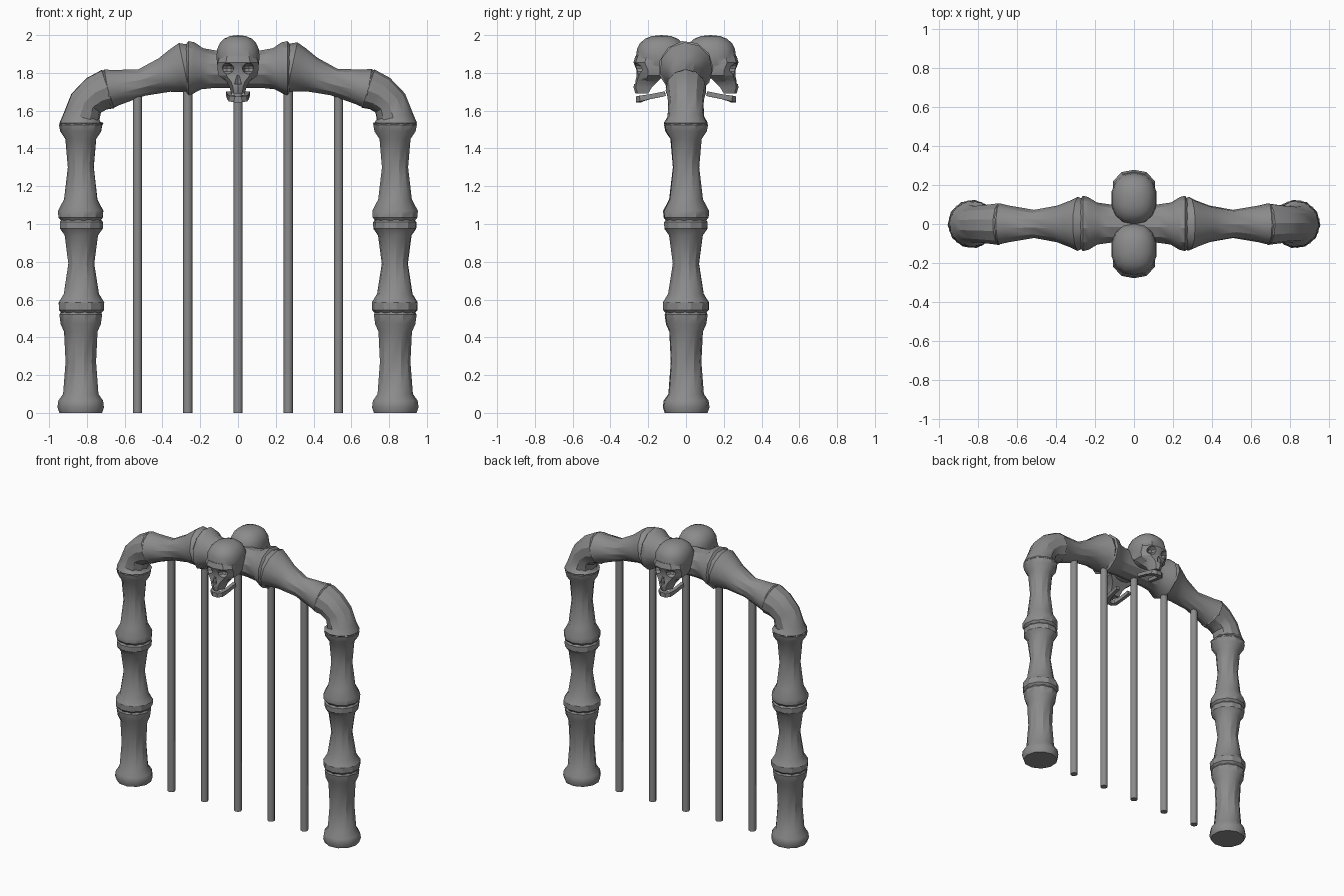
import bpy, bmesh, math
from mathutils import Vector, Matrix

cube = bpy.data.objects.get("Cube")
if cube:
    bpy.data.objects.remove(cube, do_unlink=True)


def material(name, value):
    m = bpy.data.materials.new(name)
    m.use_nodes = True
    col = (value, value, value, 1)
    m.diffuse_color = col
    bsdf = m.node_tree.nodes["Principled BSDF"]
    bsdf.inputs["Base Color"].default_value = col
    bsdf.inputs["Roughness"].default_value = 0.8
    return m


GREY = material("bone grey", 0.26)


def finish(bm, name, angle=32):
    bmesh.ops.recalc_face_normals(bm, faces=bm.faces)
    me = bpy.data.meshes.new(name)
    bm.to_mesh(me)
    bm.free()
    me.materials.append(GREY)
    me.shade_smooth()
    me.set_sharp_from_angle(angle=math.radians(angle))
    ob = bpy.data.objects.new(name, me)
    bpy.context.collection.objects.link(ob)
    return ob


def loft(bm, rings):
    """Skin a list of equal-length point loops and cap both ends."""
    loops = [[bm.verts.new(p) for p in ring] for ring in rings]
    n = len(loops[0])
    for a, b in zip(loops, loops[1:]):
        for i in range(n):
            j = (i + 1) % n
            bm.faces.new((a[i], a[j], b[j], b[i]))
    bm.faces.new(loops[0][::-1])
    bm.faces.new(loops[-1])


def tube(bm, path, radii, up, sides=11, twist=0.0):
    """Sweep a round section of changing radius along a path."""
    pts = [Vector(p) for p in path]
    rings = []
    for i, (p, r) in enumerate(zip(pts, radii)):
        t = (pts[min(i + 1, len(pts) - 1)] - pts[max(i - 1, 0)]).normalized()
        b = t.cross(Vector(up)).normalized()
        a = b.cross(t)
        angs = [twist + math.tau * k / sides for k in range(sides)]
        rings.append([p + r * (a * math.cos(w) + b * math.sin(w)) for w in angs])
    loft(bm, rings)


def bone(name, points, twist=0.0):
    """Bone in the plane of the gate from (x, z, radius) points."""
    bm = bmesh.new()
    tube(bm, [(x, 0, z) for x, z, r in points], [r for x, z, r in points],
         (0, 1, 0), twist=twist)
    return finish(bm, name)


# Bone profiles for one side of the gate
LEG = {
    "lower_leg_bone": [(0, .115), (.03, .125), (.065, .12), (.10, .095), (.27, .082),
                       (.43, .09), (.47, .108), (.52, .115), (.55, .10)],
    "middle_leg_bone": [(.52, .10), (.545, .122), (.585, .123), (.63, .095), (.79, .07),
                        (.94, .09), (.975, .115), (1.01, .116), (1.03, .10)],
    "upper_leg_bone": [(1.01, .10), (1.035, .12), (1.07, .122), (1.13, .09), (1.30, .07),
                       (1.45, .083), (1.49, .11), (1.525, .117), (1.56, .095)],
}
CORNER = [(.83, 1.50, .10), (.83, 1.535, .118), (.83, 1.565, .098), (.805, 1.64, .094),
          (.75, 1.69, .10), (.69, 1.715, .108), (.66, 1.72, .09)]
ARM = [(.73, 1.71, .09), (.69, 1.715, .107), (.64, 1.725, .095), (.51, 1.75, .073),
       (.39, 1.79, .095), (.32, 1.815, .122), (.285, 1.825, .14), (.25, 1.83, .125)]
for side, s in (("left", 1), ("right", -1)):
    for k, (name, prof) in enumerate(LEG.items()):
        bone(f"{side}_{name}", [(s * .831, z, r) for z, r in prof], twist=k * .25 + s * .1)
    bone(f"{side}_corner_bone", [(s * x, z, r) for x, z, r in CORNER], .2)
    bone(f"{side}_arm_bone", [(s * x, z, r) for x, z, r in ARM], .1)

# Middle bone of the arch, with a knob at each end
half = [(.285, 1.825, .115), (.262, 1.825, .145), (.235, 1.825, .138),
        (.19, 1.822, .11), (.12, 1.82, .10)]
bone("crown_bone", [(-x, z, r) for x, z, r in half] + half[::-1])

# Thin upright bars
for i, top in enumerate((1.75, 1.8, 1.8, 1.8, 1.75)):
    bm = bmesh.new()
    x = (i - 2) * .266
    tube(bm, [(x, 0, 0), (x, 0, top)], [.025, .025], (0, 1, 0), sides=8)
    finish(bm, f"bar_{i + 1}", 50)


def ellipsoid(name, centre, size, u=14, v=10, power=1.0):
    """Sphere scaled to size; power below 1 makes it boxier."""
    bm = bmesh.new()
    bmesh.ops.create_uvsphere(bm, u_segments=u, v_segments=v, radius=1)
    for w in bm.verts:
        w.co = Vector([math.copysign(abs(c) ** power, c) * s + o
                       for c, s, o in zip(w.co, size, centre)])
    return finish(bm, name)


def combine(target, other, operation):
    """Boolean two objects and keep only the result."""
    mod = target.modifiers.new("cut", 'BOOLEAN')
    mod.object, mod.operation, mod.solver = other, operation, 'EXACT'
    dg = bpy.context.evaluated_depsgraph_get()
    dg.update()
    me = bpy.data.meshes.new_from_object(target.evaluated_get(dg))
    target.modifiers.clear()
    target.data = me
    bpy.data.objects.remove(other, do_unlink=True)


# Skull: boxy cranium, tapered face, cut sockets
skull = ellipsoid("front_skull", (0, -.13, 1.885), (.117, .135, .115), power=.85)
bm = bmesh.new()
rings = []
for z, w, front, back in ((1.69, .036, -.268, -.20), (1.725, .045, -.278, -.18),
                          (1.755, .062, -.272, -.15), (1.785, .102, -.262, -.12),
                          (1.815, .108, -.262, -.10), (1.855, .108, -.278, -.10),
                          (1.89, .095, -.268, -.10)):
    rings.append([(-w, back, z), (-w, front + .06, z), (-w * .6, front + .012, z),
                  (0, front, z), (w * .6, front + .012, z), (w, front + .06, z), (w, back, z)])
loft(bm, rings)
combine(skull, finish(bm, "face"), 'UNION')
for s in (1, -1):
    combine(skull, ellipsoid("socket_cutter", (s * .058, -.268, 1.822), (.037, .05, .03), 10, 6),
            'DIFFERENCE')
    combine(skull, ellipsoid("cheek_cutter", (s * .088, -.235, 1.745), (.036, .05, .03), 8, 6),
            'DIFFERENCE')
bm = bmesh.new()
tube(bm, [(0, -.27, 1.742), (0, -.265, 1.79)], [.021, .007], (0, 1, 0), sides=6)
combine(skull, finish(bm, "nose_cutter"), 'DIFFERENCE')
skull.data.shade_smooth()
skull.data.set_sharp_from_angle(angle=math.radians(28))

# Loose horseshoe jaw
bm = bmesh.new()
arc = [(.05, -.11, 1.69), (.045, -.19, 1.674), (.033, -.238, 1.664), (.016, -.25, 1.66)]
path = arc + [(-x, y, z) for x, y, z in arc[::-1]]
tube(bm, path, [.018] * 2 + [.022] * 4 + [.018] * 2, (0, 0, 1), sides=4, twist=math.pi / 4)
jaw = finish(bm, "front_jaw")

# Matching skull facing backwards
for ob, name in ((skull, "back_skull"), (jaw, "back_jaw")):
    twin = bpy.data.objects.new(name, ob.data.copy())
    twin.data.transform(Matrix.Rotation(math.pi, 4, 'Z'))
    bpy.context.collection.objects.link(twin)
